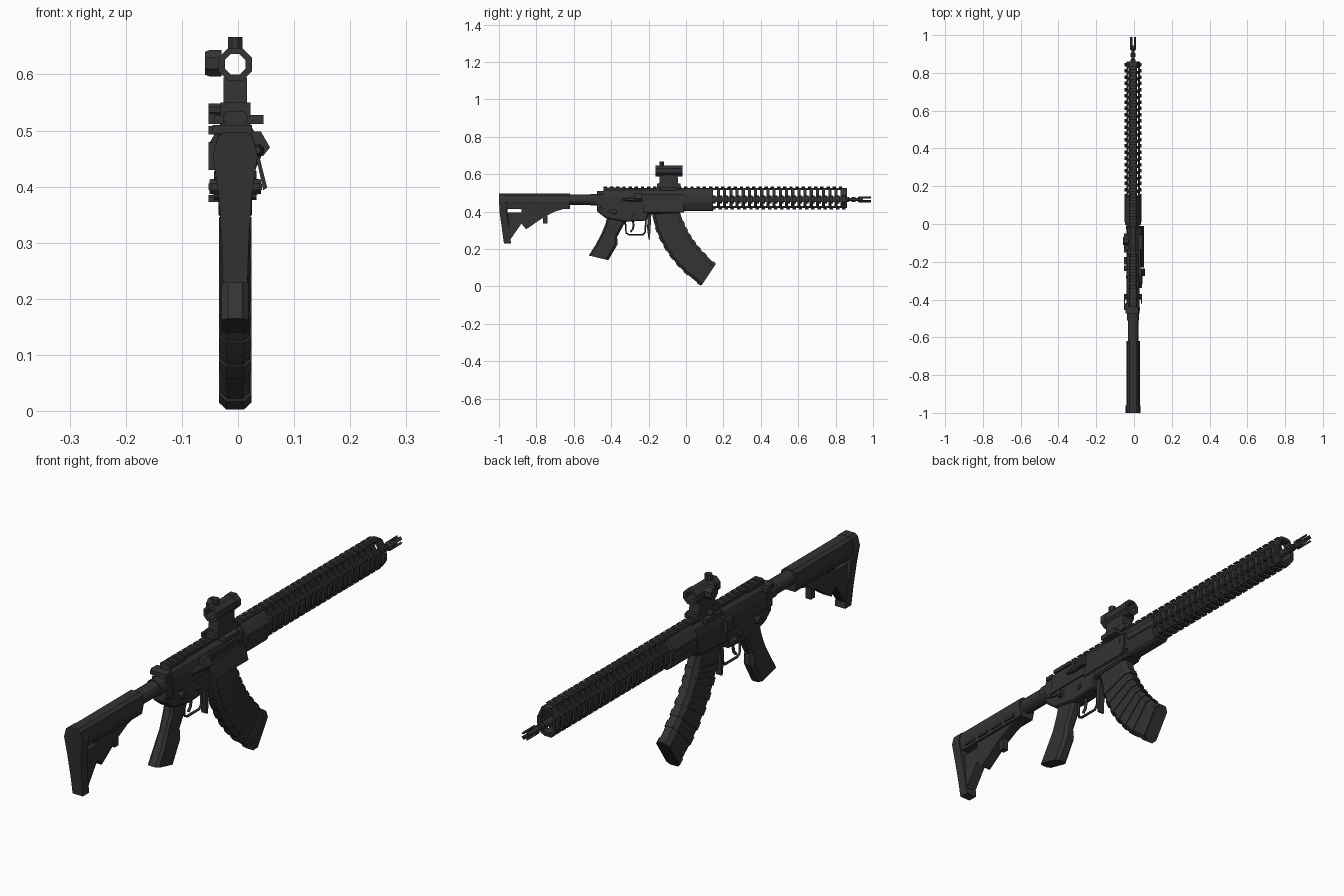
import bpy, bmesh, math
from mathutils import Vector

if "Cube" in bpy.data.objects:
    bpy.data.objects.remove(bpy.data.objects["Cube"])

CX = -0.005    # centre plane of the body
BORE = 0.465   # height of the barrel axis

mat = bpy.data.materials.new("matte_black")
mat.use_nodes = True
mat.diffuse_color = (0.033, 0.033, 0.033, 1)
mat.node_tree.nodes["Principled BSDF"].inputs["Base Color"].default_value = mat.diffuse_color


def finish(name, bm):
    bmesh.ops.recalc_face_normals(bm, faces=bm.faces)
    bmesh.ops.translate(bm, verts=bm.verts, vec=(CX, 0, 0))
    me = bpy.data.meshes.new(name)
    bm.to_mesh(me)
    bm.free()
    me.materials.append(mat)
    ob = bpy.data.objects.new(name, me)
    bpy.context.collection.objects.link(ob)
    return ob


def skin(bm, rings, cap=True):
    """Join rings of equal length into one closed body."""
    vs = [[bm.verts.new(p) for p in r] for r in rings]
    for a, b in zip(vs, vs[1:]):
        for i in range(len(a)):
            j = (i + 1) % len(a)
            bm.faces.new((a[i], a[j], b[j], b[i]))
    if cap:
        bm.faces.new(vs[0])
        bm.faces.new(vs[-1])


def loft(name, rings):
    bm = bmesh.new()
    skin(bm, rings)
    return finish(name, bm)


def place(axis, t, u, v):
    return {"x": (t, u, v), "y": (u, t, v), "z": (u, v, t)}[axis]


def prism(name, axis, a, b, pts, bevel=0):
    ob = loft(name, [[place(axis, t, u, v) for u, v in pts] for t in (a, b)])
    if bevel:
        m = ob.modifiers.new("edge", "BEVEL")
        m.width, m.segments, m.limit_method = bevel, 1, "ANGLE"
    return ob


def add_box(bm, x0, x1, y0, y1, z0, z1):
    skin(bm, [[(x0, y, z0), (x1, y, z0), (x1, y, z1), (x0, y, z1)] for y in (y0, y1)])


def box(name, *ext):
    bm = bmesh.new()
    add_box(bm, *ext)
    return finish(name, bm)


def circle(cu, cv, r, n):
    return [(cu + r * math.cos((i + .5) * math.tau / n),
             cv + r * math.sin((i + .5) * math.tau / n)) for i in range(n)]


def lathe(name, axis, cu, cv, steps, n=12):
    """Turned part: steps are (position, radius) along the axis."""
    return loft(name, [[place(axis, t, u, v) for u, v in circle(cu, cv, r, n)] for t, r in steps])


def wire(name, pts, r):
    cu = bpy.data.curves.new(name, "CURVE")
    cu.dimensions, cu.bevel_depth, cu.bevel_resolution, cu.use_fill_caps = "3D", r, 1, True
    sp = cu.splines.new("POLY")
    sp.points.add(len(pts) - 1)
    for p, (y, z) in zip(sp.points, pts):
        p.co = (CX, y, z, 1)
    cu.materials.append(mat)
    bpy.context.collection.objects.link(bpy.data.objects.new(name, cu))


def mirrored(half):
    return half + [(-u, v) for u, v in reversed(half)]


def section(back, front, w):
    """Chamfered cross-section between a back and a front point (y, z)."""
    b, f = Vector((0, *back)), Vector((0, *front))
    half = [(0, .55 * w), (.1, w), (.88, w), (1, .55 * w)]
    return [b.lerp(f, t) + Vector((s * x, 0, 0))
            for s, row in ((1, half), (-1, half[::-1])) for t, x in row]


# Stock: butt plate, upper shell, lower web, buffer tube
butt = mirrored([(.02, .497), (.031, .488), (.04, .455), (.03, .39), (.024, .3), (.022, .228)])
loft("butt_plate", [[(x, y + max(0, .42 - z) * .14, z) for x, z in butt] for y in (-1, -.962)])
shell = mirrored([(.018, .496), (.03, .486), (.036, .455), (.028, .415)])
prism("stock_shell", "y", -.965, -.62, shell)
web = [(-.965, .395), (-.95, .235), (-.88, .335), (-.855, .305), (-.76, .37), (-.7, .4),
       (-.62, .425), (-.62, .44), (-.88, .44), (-.88, .395)]
prism("stock_web", "x", -.02, .02, web)
for s in (-1, 1):
    for i in range(4):
        y = -.93 + i * .075
        box("stock_side_rib", s * .025, s * .036, y, y + .05, .424, .434)
box("stock_latch", -.012, .012, -.765, -.74, .335, .42)
lathe("buffer_tube", "y", 0, .463, [(-.64, .029), (-.46, .029)])
lathe("castle_nut", "y", 0, .463, [(-.51, .033), (-.47, .033)])

# Receiver
prism("lower_receiver", "x", -.03, .03,
      [(-.475, .44), (-.475, .4), (-.43, .365), (-.325, .345), (-.21, .352),
       (-.2, .392), (-.005, .4), (-.005, .44)], .005)
upper = mirrored([(.014, .516), (.027, .504), (.035, .475), (.035, .425)])
prism("upper_receiver", "y", -.44, 0, upper)
prism("receiver_rear", "y", -.475, -.44, mirrored([(.012, .505), (.03, .49), (.033, .42)]))
prism("magazine_well", "x", -.035, .035,
      [(-.2, .385), (-.015, .395), (-.01, .45), (-.2, .45)], .006)
box("charging_handle", -.04, .03, -.475, -.44, .495, .51)
box("handle_latch", -.048, -.025, -.455, -.42, .493, .508)
box("rear_sight_base", -.022, .022, -.44, -.345, .515, .528)

# Receiver controls and ejection port
box("port_frame", .03, .039, -.235, -.02, .44, .495)
box("bolt_cover", .035, .042, -.21, -.04, .455, .48)
prism("dust_cover", "y", -.23, -.01, [(.036, .458), (.042, .458), (.057, .398), (.05, .394)])
prism("brass_deflector", "y", -.275, -.235, [(.025, .498), (.046, .498), (.062, .47), (.05, .455), (.03, .455)])
lathe("forward_assist", "y", .04, .465, [(-.34, .006), (-.3, .012), (-.25, .012)], 8)
box("bolt_catch", -.048, -.03, -.215, -.175, .43, .48)
for s in (-1, 1):
    lathe("selector_pivot", "x", -.385, .4, [(s * .028, .016), (s * .046, .014)], 8)
    box("selector_lever", s * .042, s * .048, -.42, -.37, .394, .406)
    for y, z in ((-.45, .42), (-.28, .385), (-.02, .42)):
        lathe("receiver_pin", "x", y, z, [(s * .028, .01), (s * .038, .009)], 8)
box("magazine_button", -.048, -.03, -.25, -.22, .373, .385)

# Trigger group
wire("trigger_guard", [(-.325, .35), (-.32, .285), (-.305, .277), (-.23, .277), (-.218, .29), (-.215, .355)], .005)
wire("trigger", [(-.285, .355), (-.28, .325), (-.285, .305), (-.297, .292)], .006)
prism("magazine_release", "x", -.012, .012, [(-.205, .39), (-.208, .31), (-.2, .25), (-.193, .25), (-.185, .39)])

# Pistol grip
loft("pistol_grip", [section(b, f, w) for b, f, w in (
    ((-.42, .38), (-.32, .37), .022), ((-.43, .335), (-.33, .335), .022),
    ((-.455, .275), (-.368, .265), .02), ((-.485, .22), (-.366, .225), .024),
    ((-.52, .165), (-.415, .14), .024))])


# Curved magazine with raised bands
def bez(p, t):
    a, b, c = map(Vector, p)
    return a * (1 - t) ** 2 + b * 2 * t * (1 - t) + c * t * t


BACK = ((-.185, .41), (-.149, .167), (.083, .005))
FRONT = ((-.035, .41), (-.002, .255), (.158, .118))


def mag_ring(t, w, grow=0):
    b, f = bez(BACK, t), bez(FRONT, t)
    d = (f - b).normalized() * grow
    return section(b - d, f + d, w)


loft("magazine", [mag_ring(i / 12, .026) for i in range(13)])
for i in range(6):
    t = .2 + i * .115
    loft("magazine_band", [mag_ring(t + k * .03, .029, .004) for k in range(3)])
loft("magazine_floor", [mag_ring(t, .029, .004) for t in (.95, .995)])

# Handguard: four toothed rails joined by slanted ribs
Y0, Y1, N = 0, .86, 26
STEP = (Y1 - Y0) / N


def rail(name, turn, dist, y0, y1):
    """Toothed accessory rail, rotated about the bore by quarter turns."""
    bm = bmesh.new()
    add_box(bm, -.015, .015, y0, y1, dist - .02, dist - .009)
    y = y0
    while y + STEP * .55 <= y1 + .001:
        skin(bm, [[(x, q, z) for x, z in mirrored([(.015, dist), (.021, dist - .005), (.015, dist - .011)])]
                  for q in (y, y + STEP * .55)])
        y += STEP
    a = turn * math.pi / 2
    for v in bm.verts:
        x, z = v.co.x, v.co.z
        v.co.x, v.co.z = (x * math.cos(a) + z * math.sin(a),
                          BORE + z * math.cos(a) - x * math.sin(a))
    finish(name, bm)


rail("top_rail", 0, .07, -.44, Y1)
rail("right_rail", 1, .045, .14, Y1)
rail("bottom_rail", 2, .055, .14, Y1)
rail("left_rail", 3, .045, .14, Y1)
ribs = bmesh.new()
for i in range(5, N + 1):
    y = min(Y0 + i * STEP, Y1 - STEP * .5)
    for sx in (-1, 1):
        for sz, h in ((1, .058), (-1, .046)):
            skin(ribs, [[(sx * x, q, BORE + sz * z) for x, z in
                         ((.036, .012), (.036, .026), (.022, h), (.01, h), (.01, h - .01),
                          (.017, h - .01), (.028, .02), (.028, .012))]
                        for q in (y, y + STEP * .5)])
finish("handguard_ribs", ribs)
prism("handguard_sleeve", "y", -.005, .145,
      mirrored([(.016, .523), (.027, .51), (.042, .485), (.042, .445), (.028, .41), (.016, .402)]))
for s in (-1, 1):
    box("sleeve_side_panel", s * .04, s * .046, .01, .14, .452, .478)

# Barrel and slotted flash hider
lathe("barrel", "y", 0, BORE, [(0, .013), (.87, .013), (.875, .009), (.925, .009)])
lathe("muzzle_collar", "y", 0, BORE, [(.885, .014), (.905, .014)], 8)
lathe("flash_hider_base", "y", 0, BORE, [(.918, .011), (.926, .018), (.945, .018)], 8)
for i in range(4):
    a = math.pi / 4 + i * math.pi / 2
    prism("flash_hider_prong", "y", .94, .99,
          [(r * math.cos(a + d), BORE + r * math.sin(a + d))
           for r, d in ((.018, -.4), (.018, .4), (.01, .4), (.01, -.4))])


# Optic with hollow eight-sided tube
def hollow_tube(name, z, y0, y1, r_out, r_in, n=8):
    bm = bmesh.new()
    rings = [[(u, y, v) for u, v in circle(0, z, r, n)]
             for y, r in ((y0, r_in), (y0, r_out), (y1, r_out), (y1, r_in), (y0, r_in))]
    skin(bm, rings, cap=False)
    bmesh.ops.remove_doubles(bm, verts=bm.verts, dist=1e-5)
    finish(name, bm)


hollow_tube("optic_tube", .618, -.158, -.025, .03, .021)
for y in (-.163, -.045):
    hollow_tube("optic_rim", .618, y, y + .027, .032, .02)
lathe("optic_top_knob", "z", 0, -.13, [(.64, .014), (.667, .014)], 8)
lathe("optic_side_knob", "x", -.09, .62, [(-.024, .026), (-.045, .026), (-.054, .022)], 8)
prism("optic_mount", "x", -.021, .021, [(-.145, .53), (-.04, .53), (-.045, .595), (-.14, .595)])
box("optic_base", -.026, .027, -.155, -.03, .525, .55)
box("optic_clamp", -.04, .05, -.135, -.055, .512, .528)
lathe("optic_clamp_knob", "x", -.095, .537, [(-.048, .012), (-.02, .012)], 8)
box("optic_clamp_lever", -.048, -.036, -.15, -.05, .512, .53)
